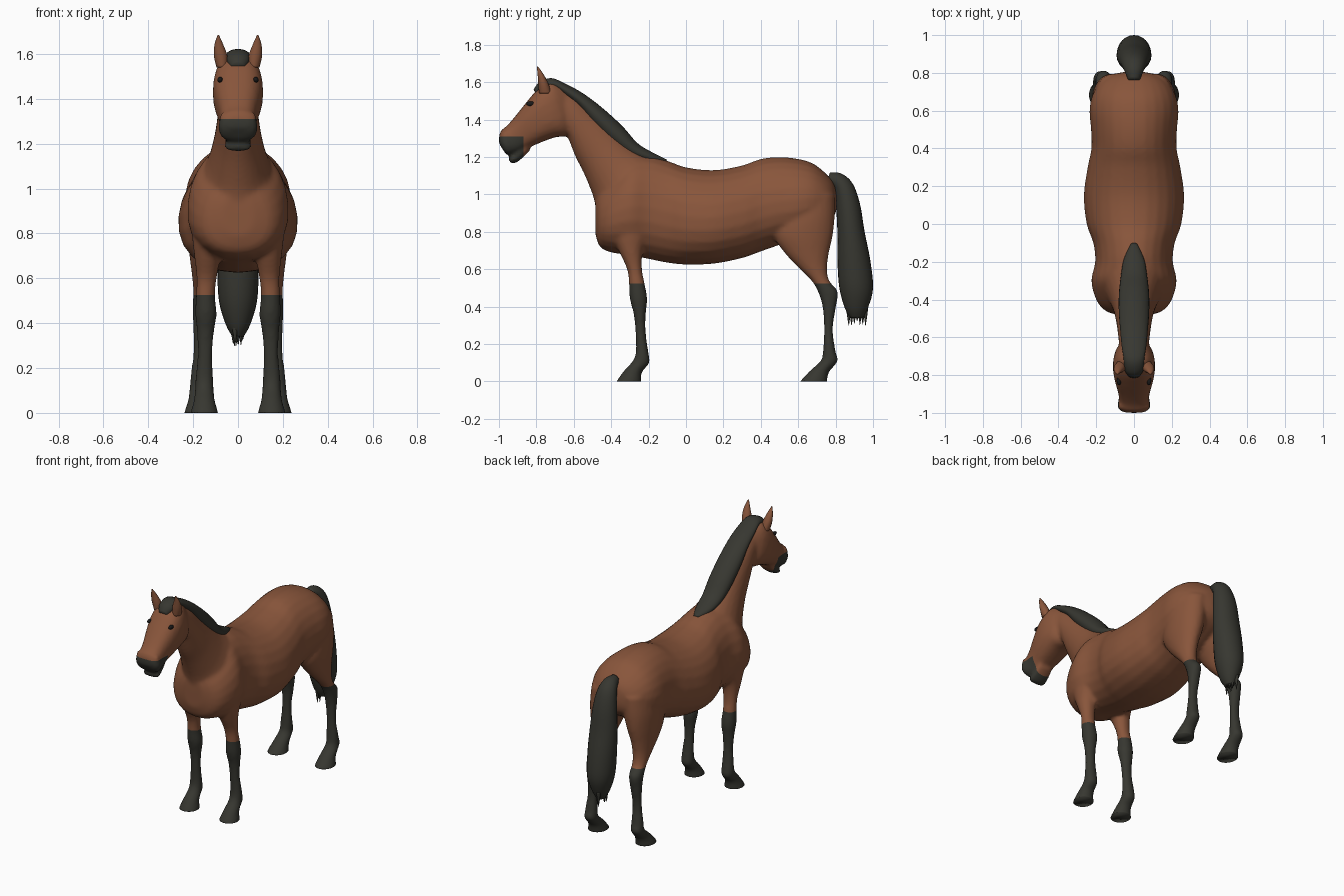
import bpy, bmesh, math, random
from mathutils import Vector
from mathutils.bvhtree import BVHTree

if "Cube" in bpy.data.objects:
    bpy.data.objects.remove(bpy.data.objects["Cube"], do_unlink=True)
random.seed(4)


def material(name, colour):
    mat = bpy.data.materials.new(name)
    mat.use_nodes = True
    mat.diffuse_color = (*colour, 1)
    shader = mat.node_tree.nodes["Principled BSDF"]
    shader.inputs["Base Color"].default_value = (*colour, 1)
    shader.inputs["Roughness"].default_value = 0.9
    return mat


COAT = material("bay_brown", (0.25, 0.092, 0.044))
DARK = material("charcoal_hair", (0.038, 0.038, 0.03))
EYE = material("eye_black", (0.01, 0.01, 0.01))


def catmull(a, b, c, d, t):
    return 0.5 * (2 * b + (c - a) * t + (2 * a - 5 * b + 4 * c - d) * t * t
                  + (3 * b - a - 3 * c + d) * t ** 3)


def loft(bm, stations, side=1, power=2, egg=0, sides=24, steps=4):
    """Skin rings; a station is (y, z of one edge, y, z of the other, half width, x)."""
    rows = [list(s) + [0] * (6 - len(s)) for s in stations]
    path = []
    for i in range(len(rows) - 1):
        quad = (rows[max(i - 1, 0)], rows[i], rows[i + 1], rows[min(i + 2, len(rows) - 1)])
        for k in range(steps):
            path.append([catmull(*vals, k / steps) for vals in zip(*quad)])
    path.append(rows[-1])
    rings = []
    for y1, z1, y2, z2, width, x in path:
        ring = []
        for k in range(sides):
            angle = math.tau * k / sides
            c, s = math.cos(angle), math.sin(angle)
            u = math.copysign(abs(c) ** (2 / power), c)
            v = math.copysign(abs(s) ** (2 / power), s)
            ring.append(bm.verts.new((side * (x + width * u * (1 - egg * v)),
                                      (y1 + y2 + (y1 - y2) * v) / 2,
                                      (z1 + z2 + (z1 - z2) * v) / 2)))
        rings.append(ring)
    for a, b in zip(rings, rings[1:]):
        for k in range(sides):
            n = (k + 1) % sides
            bm.faces.new((a[k], a[n], b[n], b[k]))
    bm.faces.new(rings[0])
    bm.faces.new(rings[-1])


def finish(name, bm, *mats):
    bmesh.ops.recalc_face_normals(bm, faces=bm.faces[:])
    for face in bm.faces:
        face.smooth = True
    mesh = bpy.data.meshes.new(name)
    bm.to_mesh(mesh)
    bm.free()
    for mat in mats:
        mesh.materials.append(mat)
    obj = bpy.data.objects.new(name, mesh)
    bpy.context.scene.collection.objects.link(obj)
    return obj


# Trunk: slices along y as (y, top, bottom, half width)
trunk = [(-.485, .98, .79, .07), (-.46, 1.03, .72, .15), (-.4, 1.1, .69, .2),
         (-.3, 1.19, .675, .225), (-.2, 1.205, .655, .205), (-.1, 1.18, .635, .215),
         (0, 1.145, .625, .25), (.15, 1.13, .63, .265), (.3, 1.155, .66, .245),
         (.4, 1.19, .695, .225), (.5, 1.2, .73, .227), (.6, 1.19, .76, .235),
         (.68, 1.165, .8, .22), (.75, 1.11, .84, .18), (.79, 1.06, .88, .12),
         (.805, 1, .92, .05)]
skin = bmesh.new()
loft(skin, [(y, top, y, low, w) for y, top, low, w in trunk], power=2.15, egg=.1)

# Neck, from inside the shoulders to the poll
loft(skin, [(-.05, 1.13, -.4, .8, .14), (-.18, 1.19, -.47, .9, .16),
            (-.28, 1.25, -.5, 1, .13), (-.38, 1.34, -.545, 1.11, .105),
            (-.5, 1.455, -.59, 1.2, .09), (-.6, 1.54, -.625, 1.29, .082),
            (-.7, 1.59, -.65, 1.36, .075)])

# Head and lower jaw
loft(skin, [(-.66, 1.58, -.6, 1.36, .065), (-.73, 1.605, -.64, 1.315, .1),
            (-.8, 1.555, -.7, 1.305, .112), (-.86, 1.485, -.77, 1.28, .104),
            (-.92, 1.41, -.84, 1.25, .086), (-.96, 1.365, -.885, 1.225, .08),
            (-.99, 1.34, -.92, 1.215, .086), (-1, 1.3, -.95, 1.21, .08),
            (-.998, 1.27, -.97, 1.225, .05)], power=2.6)
loft(skin, [(-.86, 1.26, -.83, 1.24, .05), (-.9, 1.235, -.88, 1.19, .06),
            (-.93, 1.21, -.92, 1.165, .06), (-.95, 1.19, -.945, 1.172, .045)])

# Legs, from the muscle inside the trunk down past the ground, trimmed later
foreleg = [(-.4, .92, -.16, .92, .09, .11), (-.4, .8, -.19, .8, .08, .125),
           (-.36, .7, -.23, .7, .06, .135), (-.315, .6, -.235, .6, .045, .14),
           (-.305, .52, -.22, .52, .043, .145), (-.3, .44, -.207, .44, .048, .143),
           (-.28, .36, -.215, .36, .038, .145), (-.27, .26, -.215, .26, .033, .147),
           (-.268, .16, -.2, .15, .04, .15), (-.285, .11, -.195, .1, .042, .15),
           (-.33, .06, -.235, .05, .047, .15), (-.372, 0, -.24, 0, .062, .15),
           (-.38, -.03, -.24, -.03, .064, .15)]
hindleg = [(.5, 1, .795, 1, .1, .11), (.48, .88, .795, .88, .1, .125),
           (.47, .78, .785, .78, .09, .135), (.525, .69, .765, .69, .07, .145),
           (.6, .61, .755, .61, .055, .15), (.67, .54, .765, .54, .045, .155),
           (.705, .48, .812, .48, .043, .16), (.73, .4, .802, .4, .038, .163),
           (.738, .28, .785, .28, .032, .167), (.732, .16, .8, .16, .04, .172),
           (.72, .11, .812, .11, .042, .174), (.665, .06, .765, .05, .048, .175),
           (.61, 0, .755, 0, .062, .178), (.6, -.03, .755, -.03, .064, .178)]
for side in (1, -1):
    loft(skin, foreleg, side)
    loft(skin, hindleg, side)
    # Flared nostril
    loft(skin, [(-.95, 1.345, -.93, 1.3, .015, .05), (-.975, 1.34, -.95, 1.285, .024, .06),
                (-.99, 1.31, -.975, 1.28, .012, .06)], side)

# Fuse everything into one smooth skin
body = finish("body_skin", skin, COAT, DARK)
fuse = body.modifiers.new("fuse", 'REMESH')
fuse.mode = 'VOXEL'
fuse.voxel_size = .012
soften = body.modifiers.new("soften", 'SMOOTH')
soften.factor = .5
soften.iterations = 4
graph = bpy.context.evaluated_depsgraph_get()
fused = bmesh.new()
fused.from_mesh(body.evaluated_get(graph).to_mesh())
body.modifiers.clear()


def cut(point, normal, where, **options):
    faces = [f for f in fused.faces if where(f.calc_center_median())]
    geom = set(faces)
    for f in faces:
        geom.update(f.edges, f.verts)
    bmesh.ops.bisect_plane(fused, geom=list(geom), dist=1e-5, plane_co=point,
                           plane_no=normal, **options)


# Flat soles, then clean colour borders for stockings and muzzle
SOCK, LIP, CHIN = .525, 1.31, -.87
cut((0, 0, 0), (0, 0, 1), lambda c: c.z < .1, clear_inner=True)
bmesh.ops.holes_fill(fused, edges=[e for e in fused.edges if e.is_boundary], sides=0)
cut((0, 0, SOCK), (0, 0, 1), lambda c: c.z < .6)
cut((0, 0, LIP), (0, 0, 1), lambda c: c.y < -.8)
cut((0, CHIN, 0), (0, 1, 0), lambda c: c.y < -.8)
for face in fused.faces:
    c = face.calc_center_median()
    face.material_index = int(c.z < SOCK or (c.y < CHIN and c.z < LIP))
    face.smooth = True
surface = BVHTree.FromBMesh(fused)
fused.to_mesh(body.data)
fused.free()

# Mane with forelock
mane = bmesh.new()
loft(mane, [(-.1, 1.185, -.12, 1.16, .02), (-.18, 1.225, -.2, 1.17, .055),
            (-.26, 1.275, -.3, 1.2, .07), (-.34, 1.365, -.4, 1.27, .08),
            (-.45, 1.465, -.5, 1.37, .08), (-.55, 1.54, -.57, 1.46, .073),
            (-.64, 1.59, -.64, 1.52, .066), (-.72, 1.622, -.7, 1.56, .055),
            (-.785, 1.6, -.76, 1.54, .05), (-.815, 1.56, -.79, 1.52, .03)])
finish("mane", mane, DARK)

# Tail with ragged wisps at the tip
tail = bmesh.new()
loft(tail, [(.77, 1.118, .75, 1.06, .03), (.83, 1.112, .79, 1.03, .05),
            (.89, 1.06, .8, .98, .066), (.93, .95, .805, .9, .08),
            (.955, .8, .81, .78, .09), (.985, .65, .81, .64, .092),
            (1, .5, .82, .5, .085), (.975, .4, .85, .39, .055),
            (.945, .34, .88, .34, .025)])
for k in range(7):
    y, x = .87 + .015 * k, random.uniform(-.025, .025)
    tip = random.uniform(.295, .33)
    loft(tail, [(y + .015, .4, y - .015, .4, .015, x), (y + .01, .36, y - .01, .36, .01, x),
                (y + .001, tip, y - .001, tip, .001, x)], sides=8)
finish("tail", tail, DARK)

# Ears and eyes
for side, label in ((1, "left"), (-1, "right")):
    ear = bmesh.new()
    loft(ear, [(-.785, 1.54, -.72, 1.54, .026, .07), (-.79, 1.59, -.735, 1.59, .03, .077),
               (-.793, 1.64, -.76, 1.64, .02, .085), (-.798, 1.685, -.792, 1.685, .003, .088)],
         side, sides=12)
    finish(label + "_ear", ear, COAT)

    hit = surface.ray_cast(Vector((side, -.83, 1.485)), Vector((-side, 0, 0)))[0]
    eye = bmesh.new()
    bmesh.ops.create_uvsphere(eye, u_segments=16, v_segments=10, radius=1)
    bmesh.ops.scale(eye, vec=(.012, .024, .013), verts=eye.verts)
    bmesh.ops.translate(eye, vec=hit, verts=eye.verts)
    finish(label + "_eye", eye, EYE)
